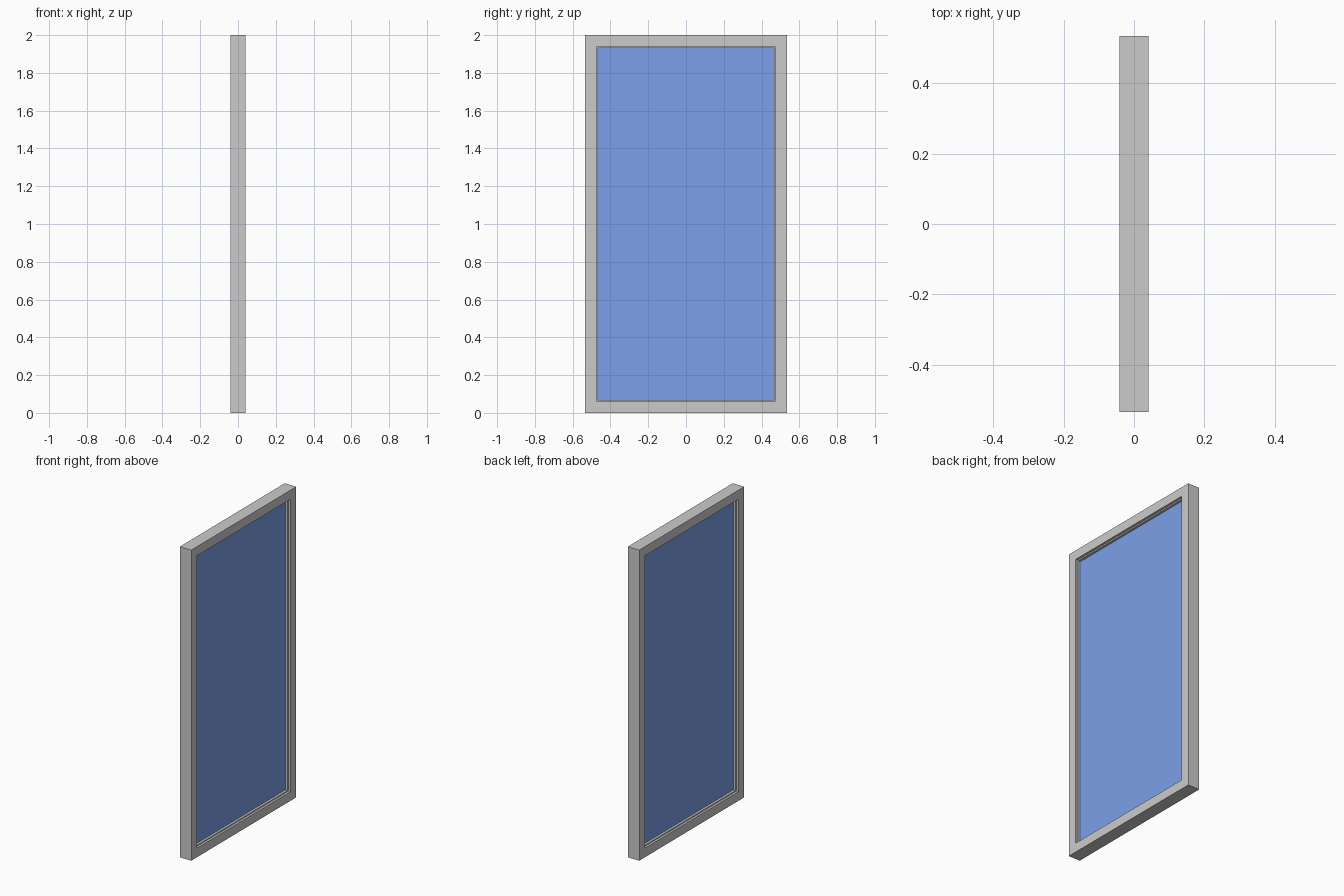
import bpy, bmesh

if "Cube" in bpy.data.objects:
    bpy.data.objects.remove(bpy.data.objects["Cube"])

H = 2.0        # overall height
HALF_W = 0.534 # half of overall width


def swept_rect(name, profile):
    """Sweep a closed (inset, depth) profile around the outline with mitred corners."""
    bm = bmesh.new()
    rings = []
    for inset, x in profile:
        y, z0, z1 = HALF_W - inset, inset, H - inset
        rings.append([bm.verts.new((x, sy, sz)) for sy, sz in
                      ((-y, z0), (y, z0), (y, z1), (-y, z1))])
    for i, ring in enumerate(rings):
        nxt = rings[(i + 1) % len(rings)]
        for k in range(4):
            m = (k + 1) % 4
            bm.faces.new((ring[k], ring[m], nxt[m], nxt[k]))
    return finish(name, bm)


def finish(name, bm):
    bmesh.ops.recalc_face_normals(bm, faces=bm.faces)
    mesh = bpy.data.meshes.new(name)
    bm.to_mesh(mesh)
    bm.free()
    obj = bpy.data.objects.new(name, mesh)
    bpy.context.collection.objects.link(obj)
    return obj


# Outer frame with a stepped rebate: the thin middle lip holds the pane
D, LIP, FACE, STEP = 0.041, 0.027, 0.059, 0.067
swept_rect("window_frame", [
    (0, -D), (FACE, -D), (FACE, -LIP), (STEP, -LIP),
    (STEP, LIP), (FACE, LIP), (FACE, D), (0, D)])

# Glass pane, recessed equally from both sides
bm = bmesh.new()
bmesh.ops.create_cube(bm, size=1)
bmesh.ops.scale(bm, vec=(0.024, 2 * (HALF_W - STEP), H - 2 * STEP), verts=bm.verts)
bmesh.ops.translate(bm, vec=(0, 0, H / 2), verts=bm.verts)
glass = finish("glass_pane", bm)

mat = bpy.data.materials.new("blue_glass")
mat.diffuse_color = (0.2, 0.35, 0.82, 1)
mat.use_nodes = True
mat.node_tree.nodes["Principled BSDF"].inputs["Base Color"].default_value = mat.diffuse_color
glass.data.materials.append(mat)
